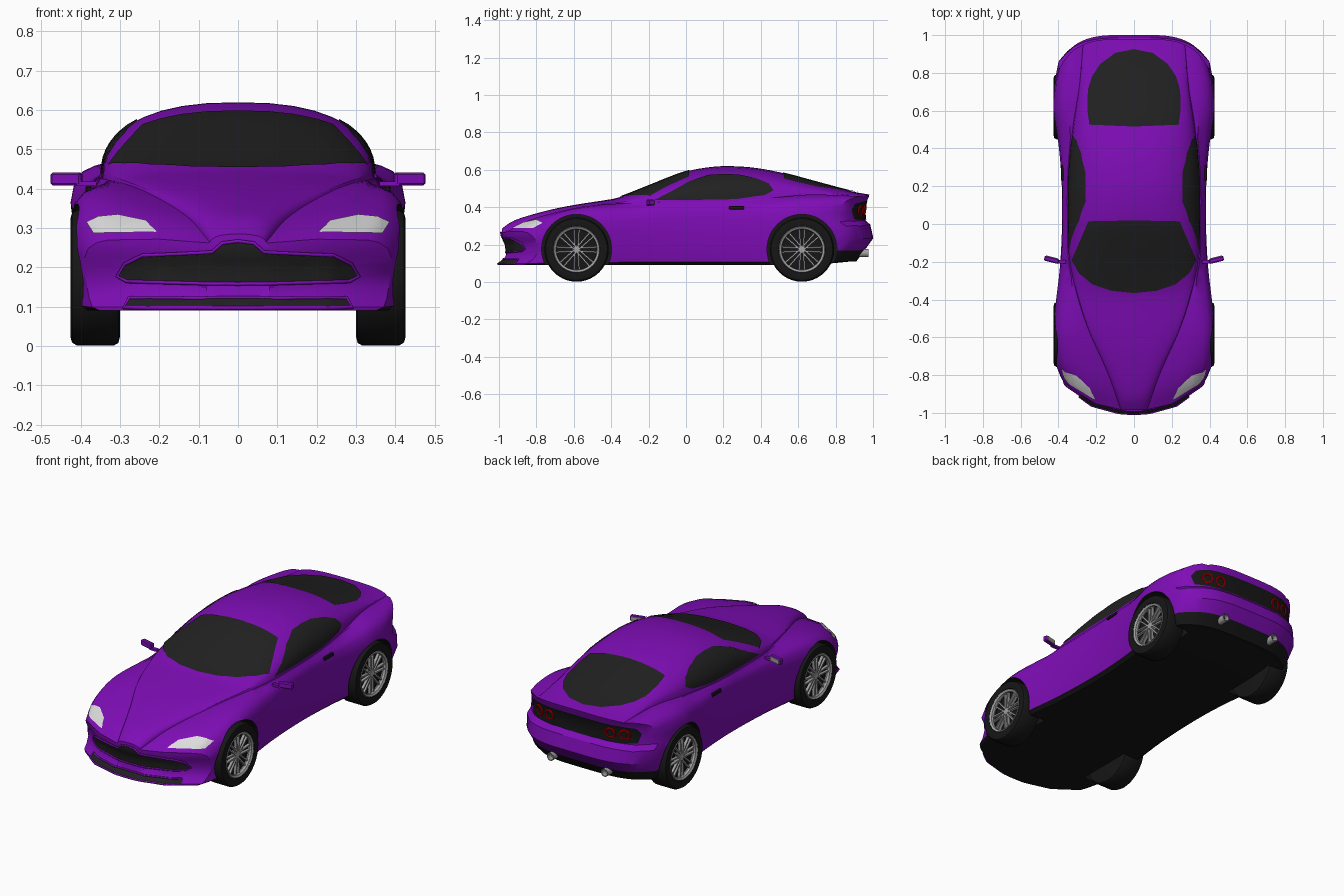
import bpy, bmesh, math
from mathutils import Vector, Matrix
from mathutils.bvhtree import BVHTree

if "Cube" in bpy.data.objects:
    bpy.data.objects.remove(bpy.data.objects["Cube"])

def material(name, r, g, b):
    m = bpy.data.materials.new(name)
    m.diffuse_color = (r, g, b, 1)
    m.use_nodes = True
    m.node_tree.nodes["Principled BSDF"].inputs["Base Color"].default_value = m.diffuse_color
    return m

PURPLE = material("purple paint", .21, .004, .47)
BLACK = material("black trim", .008, .008, .008)
GLASS = material("dark glass", .015, .015, .015)
SILVER = material("silver", .36, .36, .36)
LIGHT = material("headlight", .72, .72, .72)
RED = material("red light", .6, .0, .0)

def finish(bm, name, mats, angle=30):
    me = bpy.data.meshes.new(name)
    bm.to_mesh(me)
    bm.free()
    for m in mats:
        me.materials.append(m)
    ob = bpy.data.objects.new(name, me)
    bpy.context.collection.objects.link(ob)
    activate(ob)
    if angle:
        bpy.ops.object.shade_smooth_by_angle(angle=math.radians(angle))
    return ob

def activate(ob):
    bpy.ops.object.select_all(action='DESELECT')
    ob.select_set(True)
    bpy.context.view_layer.objects.active = ob

def interp(keys, v):
    """Smooth curve through (position, value) keys."""
    v = min(max(v, keys[0][0]), keys[-1][0])
    n = len(keys)
    i = next(k for k in range(n - 1) if v <= keys[k + 1][0])
    def slope(k):
        a, b = keys[max(k - 1, 0)], keys[min(k + 1, n - 1)]
        return (b[1] - a[1]) / (b[0] - a[0])
    (x0, y0), (x1, y1) = keys[i], keys[i + 1]
    h = x1 - x0
    t = (v - x0) / h
    return ((2*t**3 - 3*t*t + 1) * y0 + (t**3 - 2*t*t + t) * h * slope(i)
            + (3*t*t - 2*t**3) * y1 + (t**3 - t*t) * h * slope(i + 1))

def add_grid(bm, rows):
    vs = [[bm.verts.new(p) for p in r] for r in rows]
    for a, b in zip(vs, vs[1:]):
        for i in range(len(a) - 1):
            bm.faces.new((a[i], a[i+1], b[i+1], b[i]))

# ---- body curves along the length
F, R = -.985, .97
TOP = [(F, .285), (-.95, .312), (-.9, .337), (-.74, .383), (-.6, .412), (-.42, .44), (-.36, .452), (-.04, .578),
       (.02, .596), (.1, .611), (.2, .62), (.35, .613), (.5, .587), (.7, .534), (.9, .481), (R, .468)]
WIDTH = [(F, .39), (-.93, .415), (-.85, .424), (-.7, .425), (-.5, .422), (-.2, .39), (.1, .38), (.35, .392),
         (.6, .422), (.75, .425), (.9, .42), (R, .40)]
SHOULDER = [(F, .27), (-.92, .325), (-.8, .365), (-.6, .395), (-.3, .412), (.1, .418), (.4, .436), (.7, .458), (R, .452)]
VALLEY = [(F, .262), (-.82, .33), (-.55, .398), (-.2, .425), (.2, .431), (.5, .452), (.7, .466), (R, .455)]
INNER = [(F, .07), (-.82, .13), (-.555, .245), (-.23, .335), (0, .346), (.25, .345), (.5, .325), (.75, .29), (R, .27)]
# side levels: height fraction, tuck at the sill, share of the shoulder inset
LEVELS = [(0, .04, 0), (.05, .02, 0), (.17, .012, 0), (.35, .006, 0), (.55, 0, 0), (.62, 0, 0),
          (.75, 0, 0), (.88, 0, .15), (.96, 0, .5), (1, 0, 1)]
NOSE = [(.09, -.015), (.112, -.015), (.126, .02), (.2, .02), (.24, 0)]
TAIL = [(.11, -.06), (.15, -.03), (.19, .0), (.23, .03), (.295, .03), (.325, -.01), (.42, -.008), (.46, .01)]

def smooth(t):
    t = min(max(t, 0), 1)
    return t * t * (3 - 2 * t)

def place(s, x, z):
    """Bend the ends round in plan and shape bumper and tail."""
    y = s + 1.8 * smooth((-.45 - s) / .535) * x ** 2.5 - 5.5 * smooth((s - .45) / .52) * x ** 4
    y += max(0, 1 - (s - F) / .15) * interp(NOSE, z) + max(0, 1 - (R - s) / .15) * interp(TAIL, z)
    return (x, y, z)

def section(s):
    w, b, v, xi, t = (interp(k, s) for k in (WIDTH, SHOULDER, VALLEY, INNER, TOP))
    zb = .09 + .02 * smooth((s - .6) / .35)
    xs = max(w - .06, xi + .012)
    top = []
    for i in range(10):
        a = math.radians(90 - 10 * i)
        top.append((xi * max(math.cos(a), 0) ** (2 / 2.4), v + (t - v) * math.sin(a) ** (2 / 2.4)))
    top += [((xi + xs) / 2, (v + b) / 2 + .006), (xs, b)]
    side = [(w - d - g * (w - xs), zb + f * (b - zb)) for f, d, g in LEVELS]
    return top, side, zb

body_bm = bmesh.new()
stations = [F + (R - F) * i / 56 for i in range(57)]
for sign in (1, -1):
    rows = []
    for s in stations:
        top, side, zb = section(s)
        k = side[0][0] / side[-1][0]
        ring = [(x * k, zb) for x, z in top[:-1]] + side + top[-2::-1]
        rows.append([place(s, x, z) for x, z in ring])
    flip = lambda rs: [[(sign * x, y, z) for x, y, z in r] for r in rs]
    add_grid(body_bm, flip(rows))
    for s in (F, R):
        top, side, zb = section(s)
        add_grid(body_bm, flip([[place(s, x * side[l][0] / side[-1][0], zb + LEVELS[l][0] * (z - zb))
                                 for x, z in top] for l in range(len(LEVELS))]))
bmesh.ops.remove_doubles(body_bm, verts=body_bm.verts, dist=.0002)
bmesh.ops.recalc_face_normals(body_bm, faces=body_bm.faces)
for f in body_bm.faces:
    c = f.calc_center_median()
    sill = c.z < .1 and c.y > -.45
    f.material_index = int(f.normal.z < -.6 and c.z < .16 or sill or (c.z < .17 and c.y > .76))
bvh = BVHTree.FromBMesh(body_bm)
body = finish(body_bm, "body", [PURPLE, BLACK], 0)

# ---- wheel arches
AXLES = (-.585, .62)
cut_bm = bmesh.new()
for y in AXLES:
    for sx in (1, -1):
        bmesh.ops.create_cone(cut_bm, cap_ends=True, segments=48, radius1=.187, radius2=.187, depth=.32,
                              matrix=Matrix.Translation((sx * .44, y, .175)) @ Matrix.Rotation(math.pi / 2, 4, 'Y'))
for f in cut_bm.faces:
    f.material_index = 1
cutter = finish(cut_bm, "arch_cutter", [PURPLE, BLACK], 0)
cutter.hide_render = True
mod = body.modifiers.new("arches", 'BOOLEAN')
mod.operation, mod.solver, mod.object = 'DIFFERENCE', 'EXACT', cutter
activate(body)
bpy.ops.object.modifier_apply(modifier=mod.name)
bpy.data.objects.remove(cutter)
bpy.ops.object.shade_smooth_by_angle(angle=math.radians(32))

# ---- plates projected on to the body
VIEWS = {'top': lambda a, b: (Vector((a, b, 2)), Vector((0, 0, -1))),
         'front': lambda a, b: (Vector((a, -2, b)), Vector((0, 1, 0))),
         'back': lambda a, b: (Vector((a, 2, b)), Vector((0, -1, 0))),
         'right': lambda a, b: (Vector((2, a, b)), Vector((-1, 0, 0))),
         'left': lambda a, b: (Vector((-2, a, b)), Vector((1, 0, 0)))}

def project(view, a, b, lift=.004):
    o, d = VIEWS[view](a, b)
    p, n, _, _ = bvh.ray_cast(o, d)
    return (p + n * lift, n) if p else (None, None)

def both(half):
    return half + [(-a, b) for a, b in reversed(half) if a > 0]

def plate(name, view, outline, mat, step=.02):
    bm = bmesh.new()
    bm.faces.new([bm.verts.new((a, b, 0)) for a, b in outline])
    bmesh.ops.triangulate(bm, faces=bm.faces[:])
    for axis in (0, 1):
        for i in range(-50, 51):
            no = [0, 0, 0]; co = [0, 0, 0]
            no[axis], co[axis] = 1, i * step + .0003
            bmesh.ops.bisect_plane(bm, geom=bm.verts[:] + bm.edges[:] + bm.faces[:], dist=1e-5,
                                   plane_co=co, plane_no=no)
    for v in bm.verts[:]:
        p, n = project(view, v.co.x, v.co.y)
        if p:
            v.co = p
        else:
            bm.verts.remove(v)
    d = VIEWS[view](0, 0)[1]
    bm.normal_update()
    if sum(f.normal.dot(d) * f.calc_area() for f in bm.faces) > 0:
        bmesh.ops.reverse_faces(bm, faces=bm.faces[:])
    return finish(bm, name, [mat], 40)

def rim(name, view, outline, mat, r):
    pts = []
    for (a, b), (c, d) in zip(outline, outline[1:] + outline[:1]):
        n = max(1, int(math.hypot(c - a, d - b) / .03))
        pts += [project(view, a + (c - a) * i / n, b + (d - b) * i / n)[0] for i in range(n)]
    pts = [p for p in pts if p]
    cu = bpy.data.curves.new(name, 'CURVE')
    cu.dimensions, cu.bevel_depth, cu.bevel_resolution = '3D', r, 1
    sp = cu.splines.new('POLY')
    sp.points.add(len(pts) - 1)
    for q, p in zip(sp.points, pts):
        q.co = (*p, 1)
    sp.use_cyclic_u = True
    cu.materials.append(mat)
    ob = bpy.data.objects.new(name, cu)
    bpy.context.collection.objects.link(ob)
    activate(ob)
    bpy.ops.object.convert(target='MESH')

plate("windshield", 'top', both([(0, -.365), (.12, -.352), (.22, -.318), (.29, -.26), (.328, -.19), (.24, .015), (0, .02)]), GLASS)
plate("rear_window", 'top', both([(0, .515), (.235, .525), (.245, .6), (.243, .71), (.222, .78), (.18, .845), (.1, .905), (0, .925)]), GLASS)
GRILLE = both([(0, .267), (.04, .262), (.065, .24), (.24, .232), (.285, .21), (.305, .178), (.28, .165), (0, .157)])
INTAKE = both([(0, .12), (.275, .12), (.287, .098), (0, .098)])
for name, line in (("grille", GRILLE), ("lower_intake", INTAKE)):
    plate(name, 'front', line, GLASS)
    rim(name + "_rim", 'front', line, PURPLE, .005)
plate("tail_panel", 'back', both([(0, .435), (.25, .432), (.32, .422), (.34, .39), (.325, .335), (0, .328)]), BLACK)
LAMP = [(.205, .287), (.233, .317), (.305, .332), (.355, .327), (.383, .314), (.365, .286)]
WINDOW = [(-.17, .438), (-.08, .482), (.02, .537), (.12, .57), (.2, .575), (.28, .572), (.37, .554), (.44, .526),
          (.468, .49), (.42, .465), (.26, .443), (0, .438)]

# ---- helpers for solid parts
def box(name, loc, size, mat, rot=0, bevel=.005):
    bm = bmesh.new()
    bmesh.ops.create_cube(bm, size=1, matrix=Matrix.Translation(loc) @ Matrix.Rotation(rot, 4, 'Z')
                          @ Matrix.Diagonal((*size, 1)))
    if bevel:
        bmesh.ops.bevel(bm, geom=bm.edges[:], offset=bevel, segments=1, affect='EDGES')
    finish(bm, name, [mat], 30)

def lathe(name, profile, mat, frame, segs=40):
    """Turn an (radius, along) profile round the local x axis."""
    bm = bmesh.new()
    add_grid(bm, [[frame @ Vector((a, r * math.cos(t), r * math.sin(t))) for r, a in profile]
                  for t in (2 * math.pi * i / segs for i in range(segs + 1))])
    bmesh.ops.remove_doubles(bm, verts=bm.verts, dist=1e-5)
    bmesh.ops.recalc_face_normals(bm, faces=bm.faces)
    finish(bm, name, [mat], 35)

TYRE = [(0, .305), (.15, .30), (.166, .304), (.172, .315), (.172, .41), (.165, .422), (.15, .426), (.125, .422), (.12, .385), (0, .38)]
RIM = [(.108, .405), (.11, .418), (.121, .424), (.125, .415), (.12, .39), (.108, .405)]
for sx, label in ((1, "right"), (-1, "left")):
    # wheels
    for y, end in zip(AXLES, ("front", "rear")):
        name = f"{end}_{label}_"
        frame = Matrix.Translation((0, y, .174)) @ Matrix.Diagonal((sx, 1, 1, 1))
        lathe(name + "tyre", TYRE, BLACK, frame)
        lathe(name + "rim", RIM, SILVER, frame)
        lathe(name + "hub", [(0, .412), (.018, .41), (.024, .38)], SILVER, frame, 16)
        bm = bmesh.new()
        for i in range(8):
            for off in (-.011, .011):
                bmesh.ops.create_cube(bm, size=1, matrix=frame @ Matrix.Rotation(i * math.pi / 4, 4, 'X')
                                      @ Matrix.Translation((.402, off, .063)) @ Matrix.Rotation(-off * 6, 4, 'X')
                                      @ Matrix.Diagonal((.016, .008, .098, 1)))
        bmesh.ops.recalc_face_normals(bm, faces=bm.faces)
        finish(bm, name + "spokes", [SILVER], 0)
    # glass and lamps
    plate(label + "_side_window", label, WINDOW, GLASS)
    plate(label + "_headlight", 'front', [(sx * a, b) for a, b in LAMP], LIGHT)
    for i, x in enumerate((.19, .265)):
        p, n = project('back', sx * x, .382, .004)
        ring = [(.026 + .006 * math.cos(a), .006 * math.sin(a)) for a in (math.pi * k / 4 for k in range(9))]
        lathe(f"{label}_tail_light_{i + 1}", ring, RED,
              Matrix.Translation(p) @ n.to_track_quat('X', 'Z').to_matrix().to_4x4(), 24)
    # mirrors, handles, exhausts
    box(label + "_mirror", (sx * .436, -.19, .425), (.08, .026, .032), PURPLE, sx * .25)
    box(label + "_mirror_glass", (sx * .434, -.176, .425), (.066, .004, .024), SILVER, sx * .25, 0)
    box(label + "_mirror_stalk", (sx * .385, -.2, .413), (.05, .02, .012), PURPLE, 0, 0)
    p, n = project(label, .27, .397, .002)
    box(label + "_door_handle", p, (.016, .08, .018), BLACK, 0, .003)
    lathe(label + "_exhaust", [(.022, -.1), (.022, 0), (.017, 0), (.017, -.03), (0, -.03)], SILVER,
          Matrix.Translation((sx * .17, .975, .155)) @ Matrix.Rotation(math.pi / 2, 4, 'Z'), 20)
